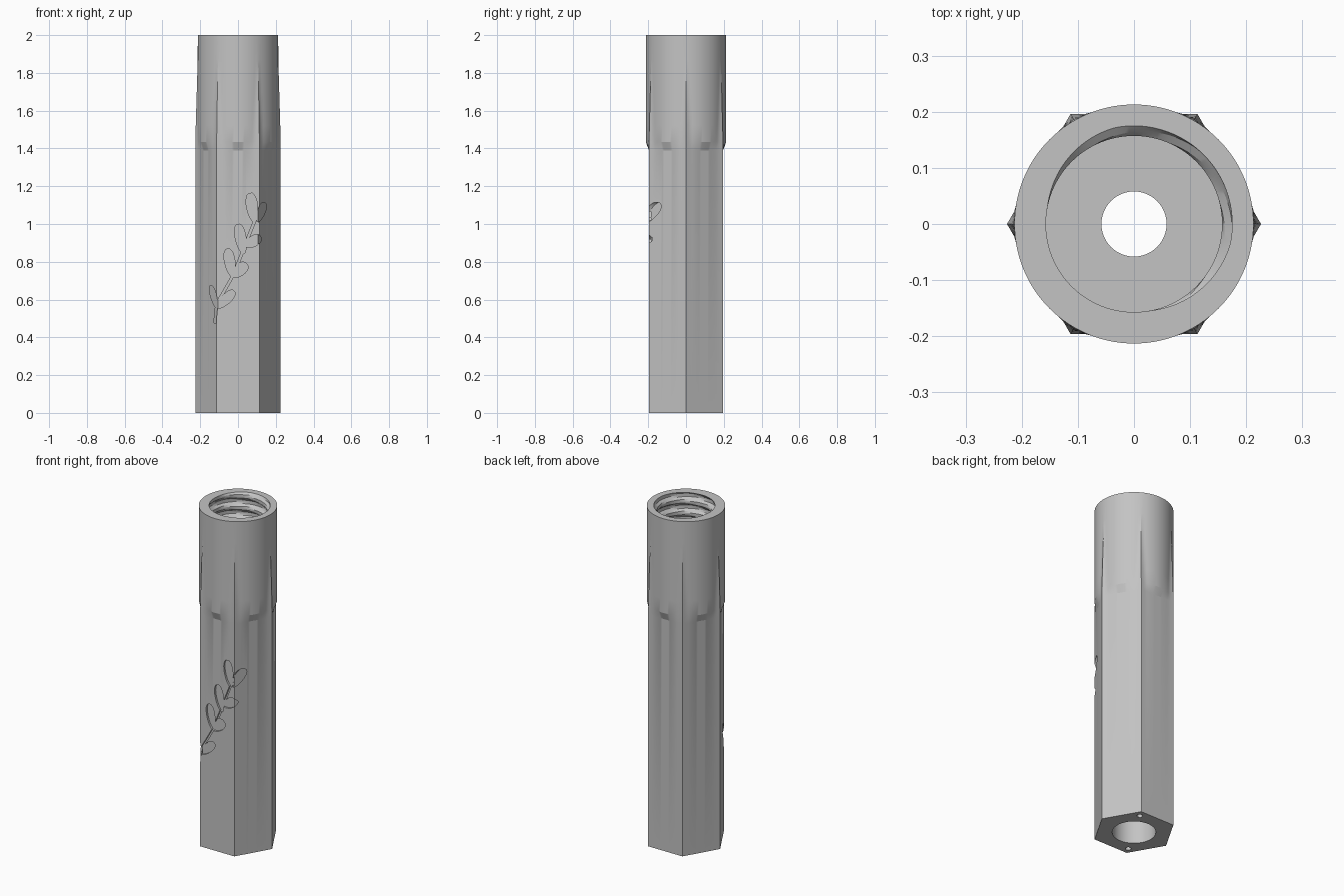
import bpy
import bmesh
from math import pi, sin, cos, radians
from mathutils import Vector

if "Cube" in bpy.data.objects:
    bpy.data.objects.remove(bpy.data.objects["Cube"])

SIDES = 120
APOTHEM = 0.196
COLLAR = 0.213

grey = bpy.data.materials.new("plain grey")
grey.use_nodes = True
grey.diffuse_color = (0.55, 0.55, 0.55, 1)
grey.node_tree.nodes["Principled BSDF"].inputs["Base Color"].default_value = grey.diffuse_color


def make_object(name, bm):
    bmesh.ops.recalc_face_normals(bm, faces=bm.faces)
    mesh = bpy.data.meshes.new(name)
    bm.to_mesh(mesh)
    bm.free()
    mesh.materials.append(grey)
    obj = bpy.data.objects.new(name, mesh)
    bpy.context.collection.objects.link(obj)
    return obj


def subtract(target, cutter):
    """Cut one object from another, then discard the cutter."""
    cutter.hide_render = True
    mod = target.modifiers.new("cut", 'BOOLEAN')
    mod.operation = 'DIFFERENCE'
    mod.solver = 'EXACT'
    mod.use_self = True
    mod.object = cutter
    bpy.context.view_layer.objects.active = target
    bpy.ops.object.modifier_apply(modifier=mod.name)
    bpy.data.objects.remove(cutter)


def prism(bm, outline, offset):
    """Extrude a closed outline of points along an offset."""
    near = [bm.verts.new(p) for p in outline]
    far = [bm.verts.new(Vector(p) + offset) for p in outline]
    bm.faces.new(near)
    bm.faces.new(far)
    for i in range(len(near)):
        j = (i + 1) % len(near)
        bm.faces.new((near[i], near[j], far[j], far[i]))


# Radius rules for the lofted rings
def hexagon(a):
    return APOTHEM / cos(a % (pi / 3) - pi / 6)


def circle(r):
    return lambda a: r


def collar(scale):
    return lambda a: max(COLLAR, scale * hexagon(a))


def thread(z, pitch=0.07):
    fade = min(1, max(0, (z - 1.52) / 0.08))

    def radius(a):
        wave = cos(2 * pi * (2 - z) / pitch + a - pi / 4)
        return 0.157 + 0.018 * fade * min(1, max(0, 0.5 + 0.9 * wave))
    return radius


# Handle: rings run up the outside, down the threaded socket and out of the base
rings = [(0, hexagon), (1.39, hexagon)]
for i in range(6):
    t = i / 5
    rings.append((1.435 + 0.435 * t, collar(1 - 0.058 * t)))
rings.append((2, circle(COLLAR)))
rings += [(2 - 0.01 * i, thread(2 - 0.01 * i)) for i in range(51)]
rings += [(1.5, circle(0.058)), (0.3, circle(0.058)),
          (0.3, circle(0.118)), (0, circle(0.118))]

bm = bmesh.new()
angles = [2 * pi * i / SIDES for i in range(SIDES)]
loops = [[bm.verts.new((r(a) * cos(a), r(a) * sin(a), z)) for a in angles]
         for z, r in rings]
for k, lower in enumerate(loops):
    upper = loops[(k + 1) % len(loops)]
    for i in range(SIDES):
        j = (i + 1) % SIDES
        bm.faces.new((lower[i], lower[j], upper[j], upper[i]))
handle = make_object("handle", bm)

# Two small sockets in the base, at opposite corners
bm = bmesh.new()
for a in (radians(60), radians(240)):
    ring = [(0.18 * cos(a) + 0.016 * cos(t), 0.18 * sin(a) + 0.016 * sin(t), -0.05)
            for t in (2 * pi * i / 24 for i in range(24))]
    prism(bm, ring, Vector((0, 0, 0.11)))
subtract(handle, make_object("base_socket_cutter", bm))

# Engraved sprig: leaves as base x, base z, tip x, tip z, half width
LEAVES = [(0.085, 1.01, 0.065, 1.165, 0.032), (0.105, 1.01, 0.14, 1.115, 0.022),
          (0.03, 0.84, 0.0, 1.0, 0.031), (0.04, 0.88, 0.12, 0.935, 0.03),
          (-0.03, 0.72, -0.055, 0.87, 0.03), (-0.03, 0.72, 0.046, 0.79, 0.033),
          (-0.11, 0.555, -0.02, 0.645, 0.028), (-0.11, 0.55, -0.145, 0.675, 0.017)]
STEM = [(-0.122, 0.48), (-0.112, 0.58), (-0.07, 0.65), (-0.025, 0.73),
        (0.015, 0.83), (0.05, 0.92), (0.09, 1.02), (0.108, 1.035)]
DEEP = Vector((0, 0.25, 0))


def outline_along(start, end, widths):
    """Outline around a centre line, with half widths as (position, width)."""
    start, end = Vector((start[0], -0.3, start[1])), Vector((end[0], -0.3, end[1]))
    side = (end - start).normalized().cross(Vector((0, 1, 0)))
    left = [start.lerp(end, t) + side * w for t, w in widths]
    right = [start.lerp(end, t) - side * w for t, w in reversed(widths)]
    return left + right


bm = bmesh.new()
for bx, bz, tx, tz, width in LEAVES:
    shape = [((1 - cos(pi * i / 12)) / 2, width * sin(pi * i / 12) * (0.5 + 0.5 * i / 12) * 1.2)
             for i in range(1, 12)]
    prism(bm, outline_along((bx, bz), (tx, tz), shape), DEEP)
for p, q in zip(STEM, STEM[1:]):
    prism(bm, outline_along(p, q, [(-0.05, 0.006), (1.05, 0.006)]), DEEP)
sprig = make_object("sprig_cutter", bm)

# Keep the sprig shallow so that its floor follows the flats
bm = bmesh.new()
core_radius = (APOTHEM - 0.012) / cos(pi / 6)
prism(bm, [(core_radius * cos(i * pi / 3), core_radius * sin(i * pi / 3), 0)
           for i in range(6)], Vector((0, 0, 2)))
subtract(sprig, make_object("core_cutter", bm))
subtract(handle, sprig)

# Smooth the round parts and keep the hexagon edges crisp
bpy.ops.object.select_all(action='DESELECT')
handle.select_set(True)
bpy.context.view_layer.objects.active = handle
bpy.ops.object.shade_smooth_by_angle(angle=radians(18))
